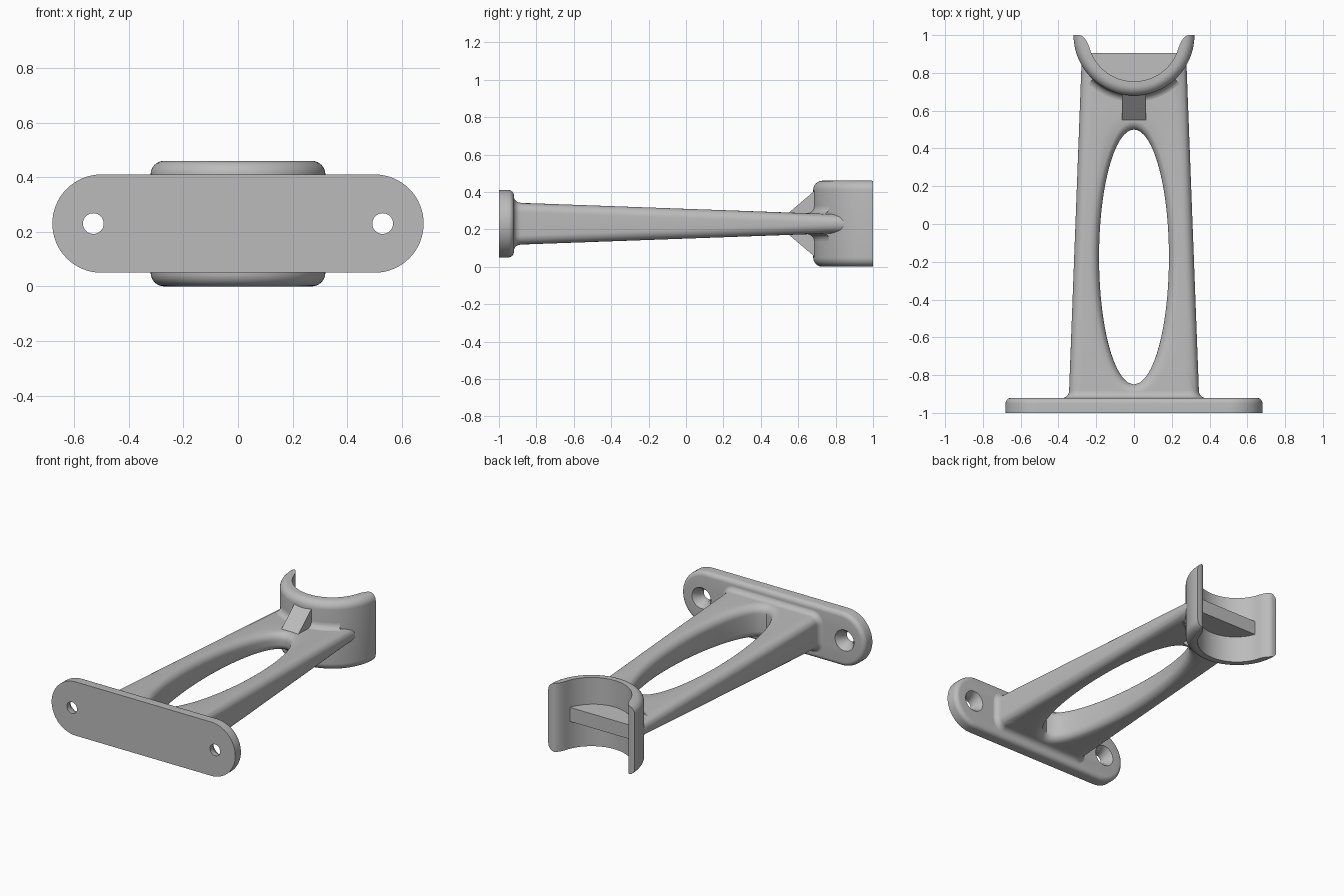
import bpy
import bmesh
from math import sin, cos, pi, sqrt, atan2, asin, hypot

MID = 0.23                      # height of the horizontal symmetry plane
CUP_Y, CUP_R, CUP_IN, CUP_H = 1.0, 0.32, 0.245, 0.46
HOLE_Y, HOLE_A, HOLE_B = -0.175, 0.675, 0.185
Y0, Y1 = -0.94, 0.905           # arm ends
EDGE = 0.05

if "Cube" in bpy.data.objects:
    bpy.data.objects.remove(bpy.data.objects["Cube"], do_unlink=True)

grey = bpy.data.materials.new("satin grey")
grey.use_nodes = True
grey.diffuse_color = (0.5, 0.5, 0.5, 1)
grey.node_tree.nodes["Principled BSDF"].inputs["Base Color"].default_value = (0.5, 0.5, 0.5, 1)


def finish(name, bm, closed=True):
    bmesh.ops.remove_doubles(bm, verts=bm.verts, dist=0.0002)
    bmesh.ops.recalc_face_normals(bm, faces=bm.faces)
    mesh = bpy.data.meshes.new(name)
    bm.to_mesh(mesh)
    bm.free()
    mesh.materials.append(grey)
    ob = bpy.data.objects.new(name, mesh)
    bpy.context.collection.objects.link(ob)
    return ob


def smooth(ob):
    bpy.ops.object.select_all(action="DESELECT")
    ob.select_set(True)
    bpy.context.view_layer.objects.active = ob
    bpy.ops.object.shade_smooth_by_angle(angle=pi / 5)


def loft(bm, rings, cyclic=True, caps=False, loop=False):
    """Skin rows of points; cyclic closes each row, loop joins last row to first."""
    rows = [[bm.verts.new(p) for p in ring] for ring in rings]
    pairs = list(zip(rows, rows[1:])) + ([(rows[-1], rows[0])] if loop else [])
    for a, b in pairs:
        n = len(a)
        for i in range(n if cyclic else n - 1):
            j = (i + 1) % n
            bm.faces.new((a[i], a[j], b[j], b[i]))
    if caps:
        bm.faces.new(rows[0])
        bm.faces.new(rows[-1])


def arm_width(y):
    return 0.345 - 0.038 * (y + 0.92)


def arm_height(y):
    return 0.112 - 0.036 * (y + 0.9)


def drop(d, r):
    """Fall of a rounded edge of radius r at distance d from the rim."""
    d = min(max(d, 0), r)
    return r - sqrt(max(r * r - (r - d) ** 2, 0))


def arm_surface(x, y):
    h = arm_height(y)
    r = min(EDGE, h * 0.96)
    dy = y - HOLE_Y
    f = max(hypot(x / HOLE_B, dy / HOLE_A), 1)
    slope = hypot(x / HOLE_B ** 2, dy / HOLE_A ** 2) / f
    d_hole = (f - 1) / max(slope, 0.01)
    return max(h - drop(arm_width(y) - abs(x), r) - drop(d_hole, r), 0.002)


# Wall plate with a rounded back rim
bm = bmesh.new()
rings = []
rim = [(-1.0, 0.18), (-0.95, 0.18)]
rim += [(-0.95 + 0.03 * sin(a * pi / 12), 0.15 + 0.03 * cos(a * pi / 12)) for a in range(1, 7)]
for y, r in rim:
    ring = []
    for side in (1, -1):
        for i in range(33):
            a = -pi / 2 + pi * i / 32
            ring.append((side * (0.5 + r * cos(a)), y, MID + side * r * sin(a)))
    rings.append(ring)
loft(bm, rings, caps=True)
plate = finish("wall_plate", bm)

# Countersunk screw holes
for side in (-1, 1):
    bm = bmesh.new()
    rings = []
    for y, r in ((-1.05, 0.038), (-0.965, 0.038), (-0.92, 0.07), (-0.88, 0.07)):
        rings.append([(side * 0.53 + r * cos(i * pi / 20), y, MID + r * sin(i * pi / 20))
                      for i in range(40)])
    loft(bm, rings, caps=True)
    cutter = finish("screw_hole_cutter", bm)
    cutter.hide_render = True
    mod = plate.modifiers.new("screw_hole", "BOOLEAN")
    mod.operation, mod.solver, mod.object = "DIFFERENCE", "EXACT", cutter
    bpy.context.view_layer.objects.active = plate
    bpy.ops.object.modifier_apply(modifier=mod.name)
    bpy.data.objects.remove(cutter, do_unlink=True)
smooth(plate)

# Tapered arm with an oval opening, lofted around the opening
outline = []
SIDE, END = 40, 28
for i in range(SIDE):
    y = Y0 + (Y1 - Y0) * i / SIDE
    outline.append((arm_width(y), y))
for i in range(END):
    outline.append((arm_width(Y1) * sin(pi / 2 * (1 - 2 * i / END)), Y1))
for i in range(SIDE):
    y = Y1 + (Y0 - Y1) * i / SIDE
    outline.append((-arm_width(y), y))
for i in range(END):
    outline.append((-arm_width(Y0) * sin(pi / 2 * (1 - 2 * i / END)), Y0))

bm = bmesh.new()
rings = []
for ox, oy in outline:
    a = atan2((oy - HOLE_Y) / HOLE_A, ox / HOLE_B)
    ix, iy = HOLE_B * cos(a), HOLE_Y + HOLE_A * sin(a)
    length = hypot(ox - ix, oy - iy)
    arc = [min(0.47, EDGE * (1 - cos(k * pi / 14)) / length) for k in range(8)]
    lo = arc[-1]
    steps = arc + [lo + (1 - 2 * lo) * k / 5 for k in range(1, 5)] + [1 - t for t in reversed(arc)]
    top = [(ix + (ox - ix) * t, iy + (oy - iy) * t) for t in steps]
    ring = [(x, y, MID + arm_surface(x, y)) for x, y in top]
    ring += [(x, y, 2 * MID - z) for x, y, z in reversed(ring)]
    rings.append(ring)
loft(bm, rings, loop=True)
smooth(finish("arm", bm))

# Concave fillet between arm and plate
bm = bmesh.new()
rings = []
for k in range(8):
    a = k * pi / 14
    r = EDGE + 0.036 * (1 - sin(a))
    y = -0.921 + 0.037 * (1 - cos(a))
    ring = []
    for q, (sx, sz) in enumerate(((1, 1), (-1, 1), (-1, -1), (1, -1))):
        for i in range(9):
            b = (q + i / 8) * pi / 2
            ring.append((sx * (0.344 - EDGE) + r * cos(b), y, MID + sz * (0.112 - EDGE) + r * sin(b)))
    rings.append(ring)
loft(bm, rings)
smooth(finish("plate_fillet", bm))

# Half-round cup: rounded outer rims and rounded inner tips
tips = [asin(0.08 * (1 - cos(k * pi / 14)) / 0.27) for k in range(8)]
span = pi - 2 * tips[-1]
angles = tips + [tips[-1] + span * k / 40 for k in range(1, 40)] + [pi - t for t in reversed(tips)]
bm = bmesh.new()
rings = []
for a in angles:
    s = min(0.27 * sin(a), 0.08) / 0.08
    inner = CUP_IN + 0.045 * (1 - sqrt(max(1 - (1 - s) ** 2, 0)))
    section = []
    for r in [inner] + [max(inner, CUP_R - EDGE + EDGE * sin(k * pi / 16)) for k in range(9)]:
        over = max(r - (CUP_R - EDGE), 0)
        section.append((r, CUP_H - EDGE + sqrt(max(EDGE ** 2 - over ** 2, 0))))
    section += [(r, CUP_H - z) for r, z in reversed(section)]
    rings.append([(r * cos(a), CUP_Y - r * sin(a), z) for r, z in section])
loft(bm, rings, caps=True)
smooth(finish("cup", bm))

# Concave fillets between arm and cup, above and below
bm = bmesh.new()
for side in (1, -1):
    rings = []
    for i in range(41):
        a = -pi / 2 + (i / 20 - 1) * 0.75
        ring = []
        for k in range(7):
            r = CUP_R + 0.04 * (1 - sin(k * pi / 12))
            x, y = r * cos(a), CUP_Y + r * sin(a)
            z = arm_surface(x, y) + 0.04 * (1 - cos(k * pi / 12)) - 0.001
            ring.append((x, y, MID + side * z))
        rings.append(ring)
    loft(bm, rings, cyclic=False)
smooth(finish("cup_fillet", bm))

# Central gusset, tapering above and below the arm
bm = bmesh.new()
profile = ((0.545, 0.175), (0.545, 0.285), (0.71, 0.425), (0.71, 0.035))
loft(bm, [[(x, y, z) for y, z in profile] for x in (-0.063, 0.063)], caps=True)
finish("gusset", bm)
